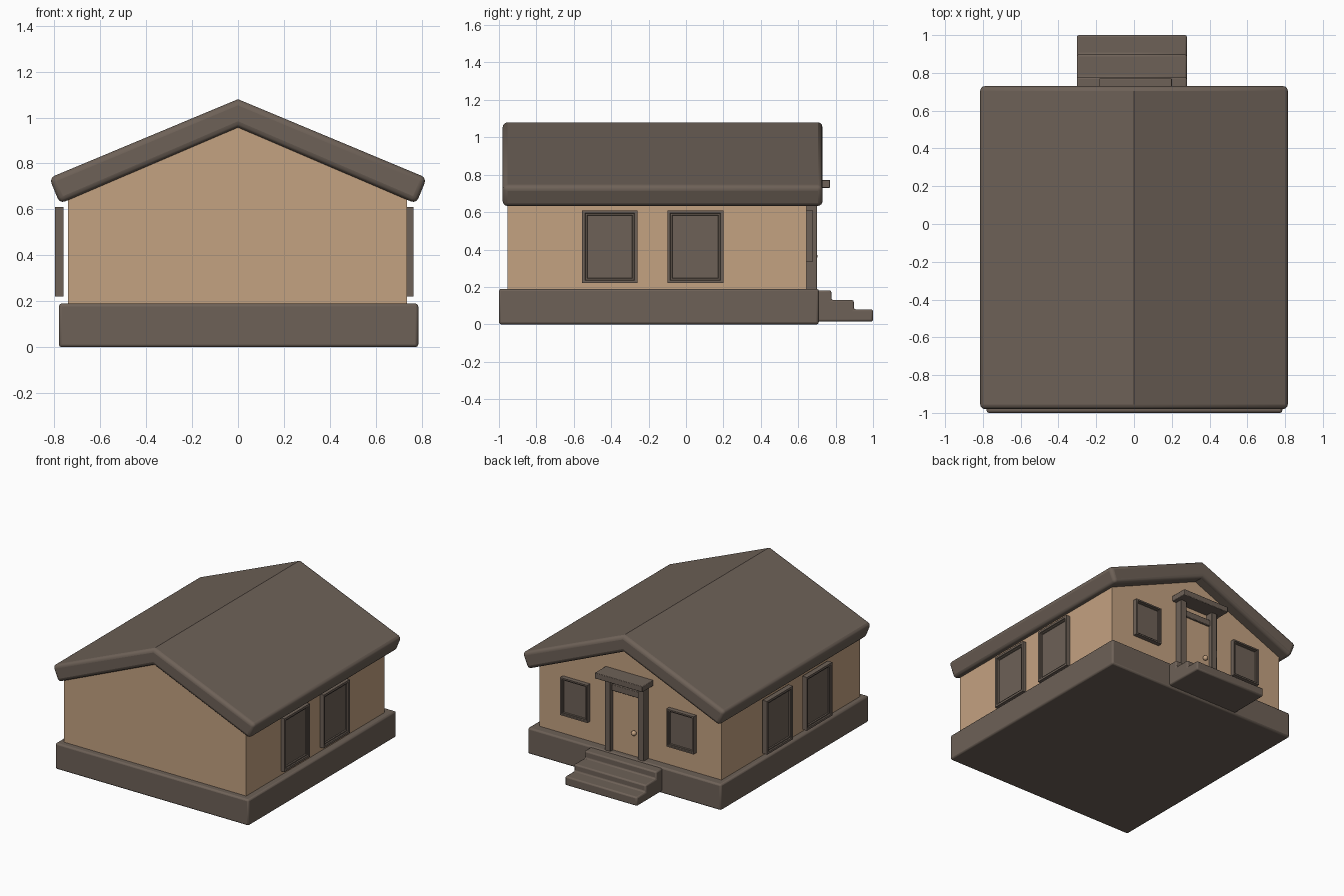
import bpy, bmesh, math
from mathutils import Vector

if "Cube" in bpy.data.objects:
    bpy.data.objects.remove(bpy.data.objects["Cube"])


def material(name, rgb):
    m = bpy.data.materials.new(name)
    m.diffuse_color = (*rgb, 1)
    m.use_nodes = True
    m.node_tree.nodes["Principled BSDF"].inputs["Base Color"].default_value = m.diffuse_color
    return m


BROWN = material("dark brown", (0.155, 0.12, 0.096))
TAN = material("warm tan", (0.55, 0.36, 0.22))


def finish(bm, name, mat, bevel=0.0, segments=2):
    bmesh.ops.recalc_face_normals(bm, faces=bm.faces)
    me = bpy.data.meshes.new(name)
    bm.to_mesh(me)
    bm.free()
    me.materials.append(mat)
    ob = bpy.data.objects.new(name, me)
    bpy.context.collection.objects.link(ob)
    if bevel:
        b = ob.modifiers.new("soft edges", 'BEVEL')
        b.width, b.segments = bevel, segments
        b.limit_method, b.angle_limit = 'ANGLE', math.radians(50)
        bpy.ops.object.select_all(action='DESELECT')
        bpy.context.view_layer.objects.active = ob
        ob.select_set(True)
        bpy.ops.object.shade_smooth_by_angle(angle=math.radians(35))
    return ob


def box_bm(x, y, z):
    bm = bmesh.new()
    bmesh.ops.create_cube(bm, size=1)
    for v in bm.verts:
        for i, (a, b) in enumerate((x, y, z)):
            v.co[i] = a if v.co[i] < 0 else b
    return bm


def box(name, x, y, z, mat=BROWN, bevel=0.0):
    return finish(box_bm(x, y, z), name, mat, bevel)


def extrude(name, profile, axis, lo, hi, mat, bevel=0.0, segments=2):
    """Profile in (x,z) swept along y, or in (y,z) swept along x."""
    bm = bmesh.new()
    pts = [(a, lo, c) if axis == 'y' else (lo, a, c) for a, c in profile]
    face = bm.faces.new([bm.verts.new(p) for p in pts])
    out = bmesh.ops.extrude_face_region(bm, geom=[face])
    vec = Vector((0, hi - lo, 0) if axis == 'y' else (hi - lo, 0, 0))
    bmesh.ops.translate(bm, vec=vec, verts=[g for g in out["geom"] if isinstance(g, bmesh.types.BMVert)])
    return finish(bm, name, mat, bevel, segments)


def window(name, x, y, z, normal, rim):
    """Box whose outward face steps back to a recessed pane."""
    bm = box_bm(x, y, z)
    bmesh.ops.recalc_face_normals(bm, faces=bm.faces)
    face = max(bm.faces, key=lambda f: f.normal.dot(Vector(normal)))
    for width, depth in ((rim, 0), (0.004, -0.008), (rim * 0.5, 0), (0.004, -0.008)):
        bmesh.ops.inset_region(bm, faces=[face], thickness=width, depth=0)
        bmesh.ops.translate(bm, vec=Vector(normal) * depth, verts=face.verts)
    return finish(bm, name, BROWN)


# Foundation slab
box("foundation", (-0.78, 0.785), (-1.0, 0.71), (0, 0.19), bevel=0.012)

# Gabled walls
extrude("walls", [(-0.74, 0.15), (0.735, 0.15), (0.735, 0.68), (0, 0.98), (-0.74, 0.68)],
        'y', -0.955, 0.645, TAN)

# Thick roof with rounded rims
extrude("roof", [(0, 1.08), (0.822, 0.737), (0.776, 0.625), (0, 0.957), (-0.776, 0.625), (-0.822, 0.737)],
        'y', -0.98, 0.73, BROWN, 0.025, 3)

# Side windows, two on each side
for i, (y0, y1) in enumerate(((-0.555, -0.26), (-0.10, 0.20))):
    window(f"right_window_{i + 1}", (0.73, 0.765), (y0, y1), (0.22, 0.61), (1, 0, 0), 0.022)
    window(f"left_window_{i + 1}", (-0.797, -0.76), (y0, y1), (0.22, 0.61), (-1, 0, 0), 0.022)

# Small windows beside the door
for name, x0, x1 in (("east", 0.325, 0.545), ("west", -0.535, -0.315)):
    window(f"entry_window_{name}", (x0, x1), (0.64, 0.678), (0.335, 0.61), (0, 1, 0), 0.015)

# Doorway: posts, canopy, header, door leaf and knob
for name, x0 in (("east", 0.122), ("west", -0.147)):
    box(f"door_post_{name}", (x0, x0 + 0.047), (0.64, 0.70), (0.18, 0.735), bevel=0.004)
box("door_canopy", (-0.185, 0.20), (0.64, 0.77), (0.73, 0.772), bevel=0.004)
box("door_header", (-0.10, 0.122), (0.64, 0.685), (0.63, 0.675), bevel=0.004)
box("door", (-0.10, 0.122), (0.64, 0.67), (0.18, 0.63), TAN)
bm = bmesh.new()
bmesh.ops.create_uvsphere(bm, u_segments=16, v_segments=10, radius=0.018)
bmesh.ops.translate(bm, vec=(-0.057, 0.685, 0.365), verts=bm.verts)
for f in bm.faces:
    f.smooth = True
finish(bm, "door_knob", TAN)

# Entry steps
extrude("entry_steps", [(0.69, 0.015), (1.0, 0.015), (1.0, 0.08), (0.897, 0.08), (0.897, 0.13),
                        (0.777, 0.13), (0.777, 0.182), (0.69, 0.182)],
        'x', -0.303, 0.28, BROWN, 0.01)
